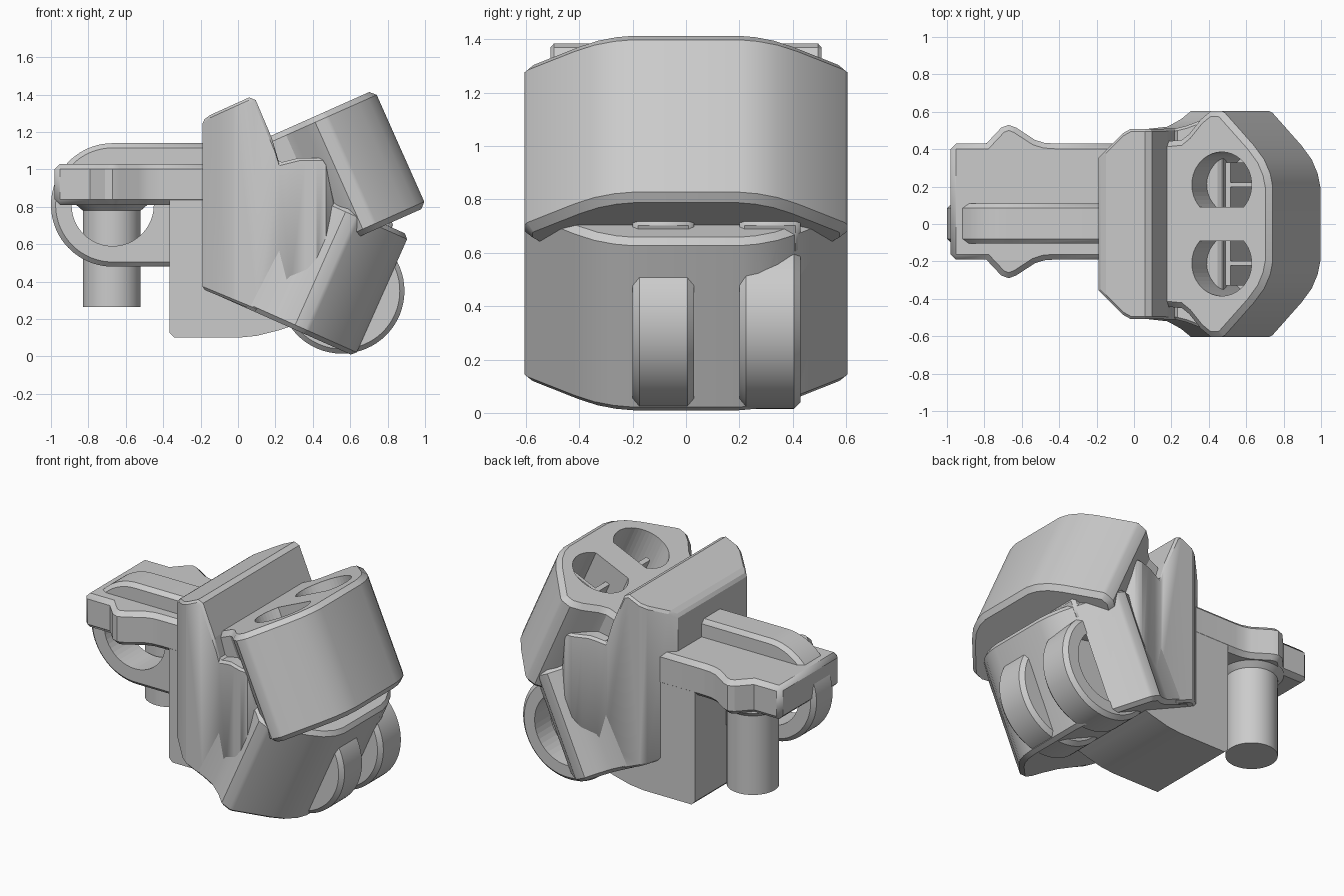
import bpy, bmesh, math

if "Cube" in bpy.data.objects:
    bpy.data.objects.remove(bpy.data.objects["Cube"])

A = math.radians(24)
C, S = math.cos(A), math.sin(A)

# Mappings from (profile a, profile b, depth h) to world space
def flat(a, b, h): return (a, b, h)                        # plan, depth along z
def side(a, b, h): return (a, h, b)                        # front profile, depth along y
def up(a, b, h): return (1.008 + C*a - S*h, b, 0.80 + S*a + C*h)    # tilted upper jaw
def low(a, b, h): return (0.625 + C*a + S*h, b, -S*a + C*h)         # tilted lower jaw


def prism(name, pts, h0, h1, mp, bevel=0.0, hide=False):
    bm = bmesh.new()
    lo = [bm.verts.new(mp(a, b, h0)) for a, b in pts]
    hi = [bm.verts.new(mp(a, b, h1)) for a, b in pts]
    bm.faces.new(lo)
    bm.faces.new(hi)
    n = len(pts)
    for i in range(n):
        j = (i + 1) % n
        bm.faces.new((lo[i], lo[j], hi[j], hi[i]))
    bmesh.ops.recalc_face_normals(bm, faces=bm.faces)
    me = bpy.data.meshes.new(name)
    bm.to_mesh(me)
    bm.free()
    ob = bpy.data.objects.new(name, me)
    bpy.context.collection.objects.link(ob)
    if bevel:
        chamfer(ob, bevel)
    if hide:
        ob.hide_render = True
        ob.hide_set(True)
    return ob


def chamfer(ob, w):
    m = ob.modifiers.new("chamfer", 'BEVEL')
    m.width, m.segments, m.limit_method = w, 1, 'ANGLE'
    m.angle_limit = math.radians(52)


def boolean(ob, cutter, op='DIFFERENCE'):
    m = ob.modifiers.new("cut", 'BOOLEAN')
    m.operation, m.solver, m.object = op, 'EXACT', cutter


def mirror(half, c=0.0):
    return half + [(a, 2*c - b) for a, b in reversed(half)]


def circle(cx, cy, r, n=48, a0=0, a1=360):
    full = a1 - a0 == 360
    k = n if full else n - 1
    return [(cx + r*math.cos(math.radians(a0 + (a1-a0)*i/k)),
             cy + r*math.sin(math.radians(a0 + (a1-a0)*i/k))) for i in range(n)]


def box(a0, a1, b0, b1):
    return [(a0, b0), (a1, b0), (a1, b1), (a0, b1)]


parts = []

# Upper jaw: tilted prism with two D-shaped sockets
nose = [(0, .2), (-.015, .27), (-.05, .345), (-.11, .42), (-.28, .595), (-.30, .605), (-.36, .605)]
upper = prism("upper_jaw", mirror(nose + [(-.42, .56), (-.49, .48), (-.53, .45), (-.75, .43)]),
              0, .685, up, .03)
for s in (1, -1):
    clip = math.degrees(math.acos(.12/.175))               # flat edge on the inner side
    d = [(a, s*b) for a, b in circle(-.285, .21, .175, 36, clip - 90, 270 - clip)]
    boolean(upper, prism("socket_cutter", d, .2, .9, up, hide=True))
    parts.append(prism("socket_rib", box(-.29, -.09, s*.21 - .012, s*.21 + .012), .15, .56, up))
    parts.append(prism("socket_wall", box(-.32, -.29, s*.09, s*.33), .15, .56, up))
parts.append(upper)

# Lower jaw: same nose outline with the opposite tilt
lower = prism("lower_jaw", mirror(nose + [(-.42, .56), (-.5, .52), (-.7, .5), (-.885, .34)]),
              0, .71, low, .024)
parts.append(lower)

# Two wheels set in the lower jaw, the rear one open on its side
wheel_out = circle(.555, .35, .335, 64)
hole = circle(.555, .35, .235)
boolean(lower, prism("jaw_hole_cutter", hole, .27, .425, side, hide=True))
parts.append(prism("middle_wheel", wheel_out, -.2, .03, side, .025))
rear = prism("rear_wheel", wheel_out, .2, .43, side, .025)
boolean(rear, prism("rear_wheel_hole_cutter", hole, .27, .6, side, hide=True))
parts.append(rear)
for y in (-.2, .2):
    parts.append(prism("jaw_stop", box(-.24, -.1, y, y + .23), .6, .745, low, .02))

# Central column: plan outline intersected with the front outline
column = prism("column", mirror([(-.19, .355), (-.06, .485), (-.02, .507), (.22, .51), (.28, .525),
                                 (.36, .555), (.42, .575), (.47, .575), (.53, .53)]), -.2, 1.6, flat)
outline = [(-.19, 1.26), (-.15, 1.29), (.06, 1.385), (.095, 1.37), (.18, 1.17), (.22, 1.035),
           (.32, 1.06), (.46, 1.06), (.48, 1.03), (.52, .80), (.44, .36), (.40, .345), (.22, .36),
           (.1, .24), (-.19, .36)]
boolean(column, prism("column_outline", outline, -1, 1, side, hide=True), 'INTERSECT')
chamfer(column, .02)
parts.append(column)

# Arm: flat plate with side bumps and the support block below
bump = [(-.98, .43), (-.79, .43), (-.71, .515), (-.67, .53), (-.63, .515), (-.53, .45),
        (-.48, .434), (-.42, .43), (0, .43)]
plate = prism("arm_plate", mirror(bump, .12), .81, 1.03, flat, .028)
parts.append(plate)
parts.append(prism("support_block", [(-.365, .125), (-.34, .1), (0, .1), (.1, .11), (.22, .14),
                                     (.4, .2), (.4, .86), (-.365, .86)], -.189, .429, side))

# Upright eye ring crossing the plate
eye = prism("eye_ring", circle(-.67, .81, .33, 40, 90, 270) + [(-.1, .48), (-.1, 1.14)],
            -.105, .11, side, .025)
boolean(eye, prism("eye_cutter", circle(-.67, .81, .22), -.5, .5, side, hide=True))
parts.append(eye)

# Peg hanging under the plate, with collar
parts.append(prism("peg", circle(-.675, .275, .155), .265, .9, flat))
bpy.ops.mesh.primitive_cone_add(vertices=48, radius1=.155, radius2=.195, depth=.035,
                                location=(-.675, .275, .797))
collar = bpy.context.object
collar.name = "peg_collar"
parts.append(collar)

# Smooth curved walls, keep edges sharp
for ob in parts:
    bpy.ops.object.select_all(action='DESELECT')
    ob.select_set(True)
    bpy.context.view_layer.objects.active = ob
    bpy.ops.object.shade_smooth_by_angle(angle=math.radians(18 if ob in (column, plate) else 28))
